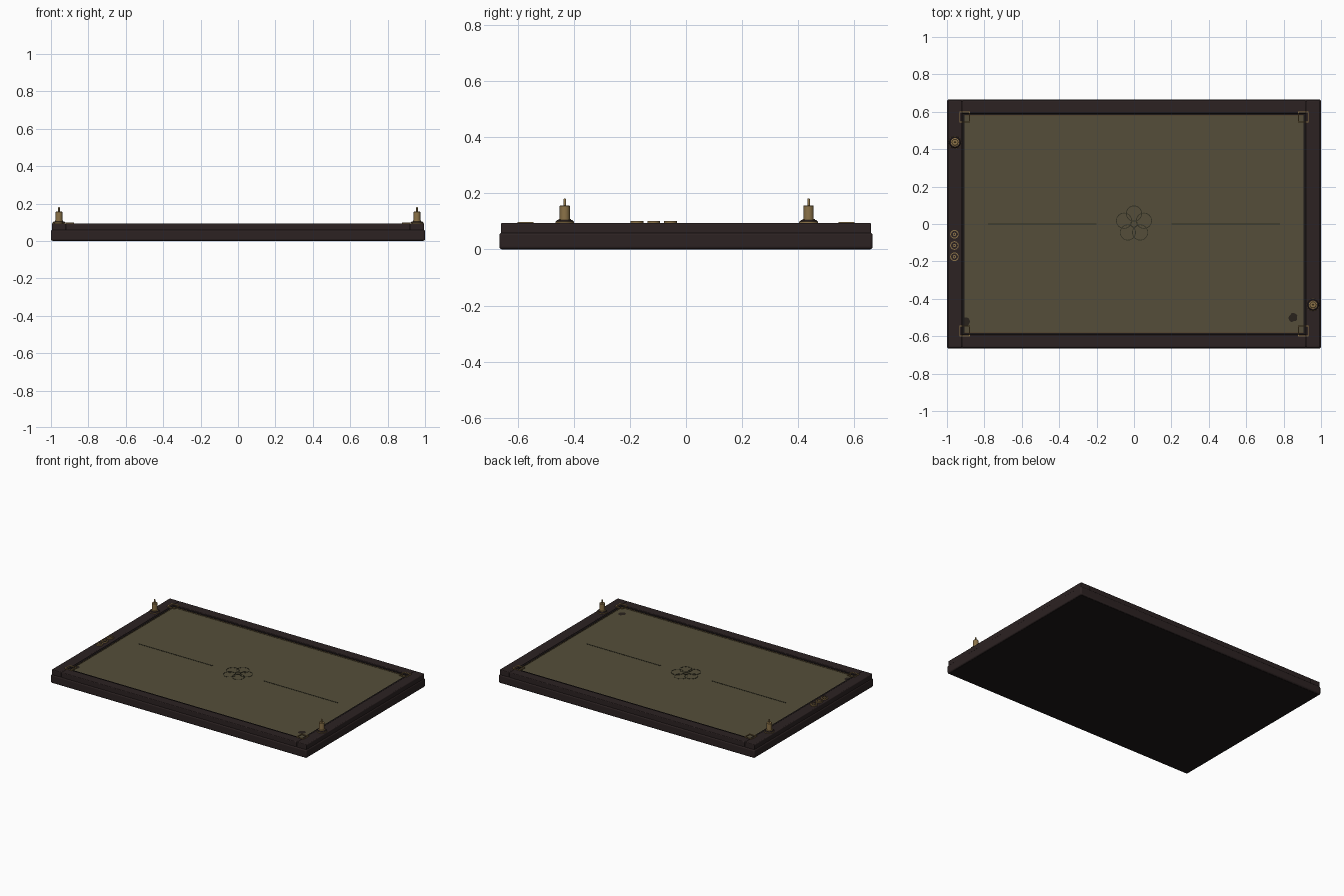
import bpy, bmesh, math, random
from mathutils import Vector

if "Cube" in bpy.data.objects:
    bpy.data.objects.remove(bpy.data.objects["Cube"])

random.seed(4)
scene = bpy.context.collection


def mat(name, c):
    m = bpy.data.materials.new(name)
    m.diffuse_color = (*c, 1)
    m.use_nodes = True
    m.node_tree.nodes["Principled BSDF"].inputs["Base Color"].default_value = m.diffuse_color
    return m


WOOD = mat("dark wood", (0.025, 0.016, 0.016))
LIP = mat("black wood", (0.012, 0.009, 0.009))
FELT = mat("olive felt", (0.090, 0.076, 0.041))
INK = mat("dark olive ink", (0.03, 0.028, 0.016))
BRASS = mat("aged brass", (0.26, 0.17, 0.065))
STAIN = mat("brown stain", (0.022, 0.016, 0.012))


def finish(name, bm, m, bevel=0, seg=2, smooth=True):
    bmesh.ops.recalc_face_normals(bm, faces=bm.faces)
    me = bpy.data.meshes.new(name)
    bm.to_mesh(me)
    bm.free()
    me.materials.append(m)
    ob = bpy.data.objects.new(name, me)
    scene.objects.link(ob)
    if bevel:
        b = ob.modifiers.new("bevel", 'BEVEL')
        b.width, b.segments = bevel, seg
    if smooth:
        bpy.context.view_layer.objects.active = ob
        ob.select_set(True)
        bpy.ops.object.shade_smooth_by_angle(angle=math.radians(35))
        ob.select_set(False)
    return ob


def add_box(bm, x0, x1, y0, y1, z0, z1):
    vs = bmesh.ops.create_cube(bm, size=1)["verts"]
    for v in vs:
        v.co = Vector(((x0 + x1) / 2 + v.co.x * (x1 - x0),
                       (y0 + y1) / 2 + v.co.y * (y1 - y0),
                       (z0 + z1) / 2 + v.co.z * (z1 - z0)))


def box(name, dims, m, bevel=0, seg=2):
    bm = bmesh.new()
    add_box(bm, *dims)
    return finish(name, bm, m, bevel, seg, smooth=bevel > 0)


def lathe(name, profile, x, y, m, n=32, closed=False):
    """Revolve (radius, z) points round a vertical axis at x, y."""
    bm = bmesh.new()
    vs = [bm.verts.new((x + r, y, z)) for r, z in profile]
    es = [bm.edges.new(p) for p in zip(vs, vs[1:])]
    if closed:
        es.append(bm.edges.new((vs[-1], vs[0])))
    bmesh.ops.spin(bm, geom=vs + es, cent=(x, y, 0), axis=(0, 0, 1),
                   angle=math.tau, steps=n, use_merge=False)
    bmesh.ops.remove_doubles(bm, verts=bm.verts, dist=1e-5)
    return finish(name, bm, m)


def ring(name, r, w, x, y, z0, z1, m):
    return lathe(name, [(r - w, z0), (r, z0), (r, z1), (r - w, z1)], x, y, m, closed=True)


HX, HY, IX, IY = 1.0, 0.665, 0.92, 0.592
TOP, FZ = 0.094, 0.082

# base slab and dark underside
box("base_slab", (-HX, HX, -HY, HY, 0.001, 0.06), WOOD, 0.009, 3)
box("underside_pad", (-HX + .008, HX - .008, -HY + .008, HY - .008, 0, 0.004), LIP)

# frame: full-depth stiles and rails fitted between them
for s, side in ((-1, "left"), (1, "right")):
    xs = sorted((s * IX, s * (HX - .005)))
    box(side + "_stile", (*xs, -HY + .005, HY - .005, 0.055, TOP), WOOD, 0.005, 3)
for s, side in ((-1, "front"), (1, "back")):
    ys = sorted((s * IY, s * (HY - .005)))
    box(side + "_rail", (-IX, IX, *ys, 0.055, TOP), WOOD, 0.005, 3)

# felt playing surface
box("felt_panel", (-IX, IX, -IY, IY, 0.05, FZ), FELT)


def border(name, x, y, w, z0, z1, m):
    bm = bmesh.new()
    for s in (-1, 1):
        add_box(bm, *sorted((s * x, s * (x - w))), -y, y, z0, z1)
        add_box(bm, -x + w, x - w, *sorted((s * y, s * (y - w))), z0, z1)
    return finish(name, bm, m, smooth=False)


# inner lip and thin brass line on its wall
border("inner_lip", IX, IY, 0.013, 0.06, 0.0885, LIP)
border("brass_inlay", IX - .0125, IY - .0125, 0.0015, 0.0835, 0.0865, BRASS)

# open square corner brackets
for sx in (-1, 1):
    for sy in (-1, 1):
        bm = bmesh.new()
        cx, cy, h, w = sx * .905, sy * .572, .029, .005
        for s in (-1, 1):
            a, b = sorted((s * h, s * (h - w)))
            add_box(bm, cx + a, cx + b, cy - h, cy + h, TOP - .002, TOP + .004)
            add_box(bm, cx - h + w, cx + h - w, cy + a, cy + b, TOP - .002, TOP + .004)
        finish("corner_bracket", bm, BRASS, smooth=False)

# brass posts on stepped dark collars
for x, y in ((-.957, .437), (.957, -.432)):
    lathe("post_collar", [(0, TOP - .002), (.033, TOP - .002), (.033, TOP + .004),
                          (.027, TOP + .011), (0, TOP + .011)], x, y, WOOD)
    ring("collar_band", .0335, .004, x, y, TOP, TOP + .005, BRASS)
    lathe("post", [(0, .1), (.022, .1), (.022, .108), (.018, .109), (.018, .155),
                   (.016, .157), (.0045, .157), (.0045, .178), (.003, .181), (0, .181)],
          x, y, BRASS)

# three small ringed sockets on the left stile
for y in (-.055, -.115, -.175):
    ring("socket_ring", .023, .005, -.96, y, TOP - .002, TOP + .008, BRASS)
    lathe("socket_cup", [(0, TOP + .005), (.019, TOP + .005), (.019, TOP)], -.96, y, WOOD)
    ring("socket_eye", .009, .005, -.96, y, TOP, TOP + .008, BRASS)

# five-petal emblem of interlaced rings in the middle
for k in range(5):
    a = math.pi / 2 + k * math.tau / 5
    ring("emblem_petal", .043, .004, .056 * math.cos(a), .056 * math.sin(a),
         FZ - .001, FZ + .0012 + k * .0001, INK)
ring("emblem_centre", .02, .004, 0, 0, FZ - .001, FZ + .002, INK)

# dividing lines either side of the emblem
for s in (-1, 1):
    box("divider_line", (*sorted((s * .2, s * .78)), -.004, .004, FZ - .001, FZ + .0015), INK)

# irregular stains near the front corners
for x, y, r in ((-.9, -.522, .027), (.85, -.5, .024)):
    bm = bmesh.new()
    pts = []
    for k in range(14):
        a, q = k * math.tau / 14, r * random.uniform(.8, 1.1)
        pts.append(bm.verts.new((x + q * math.cos(a), y + q * math.sin(a), FZ + .001)))
    bm.faces.new(pts)
    finish("stain", bm, STAIN, smooth=False)
